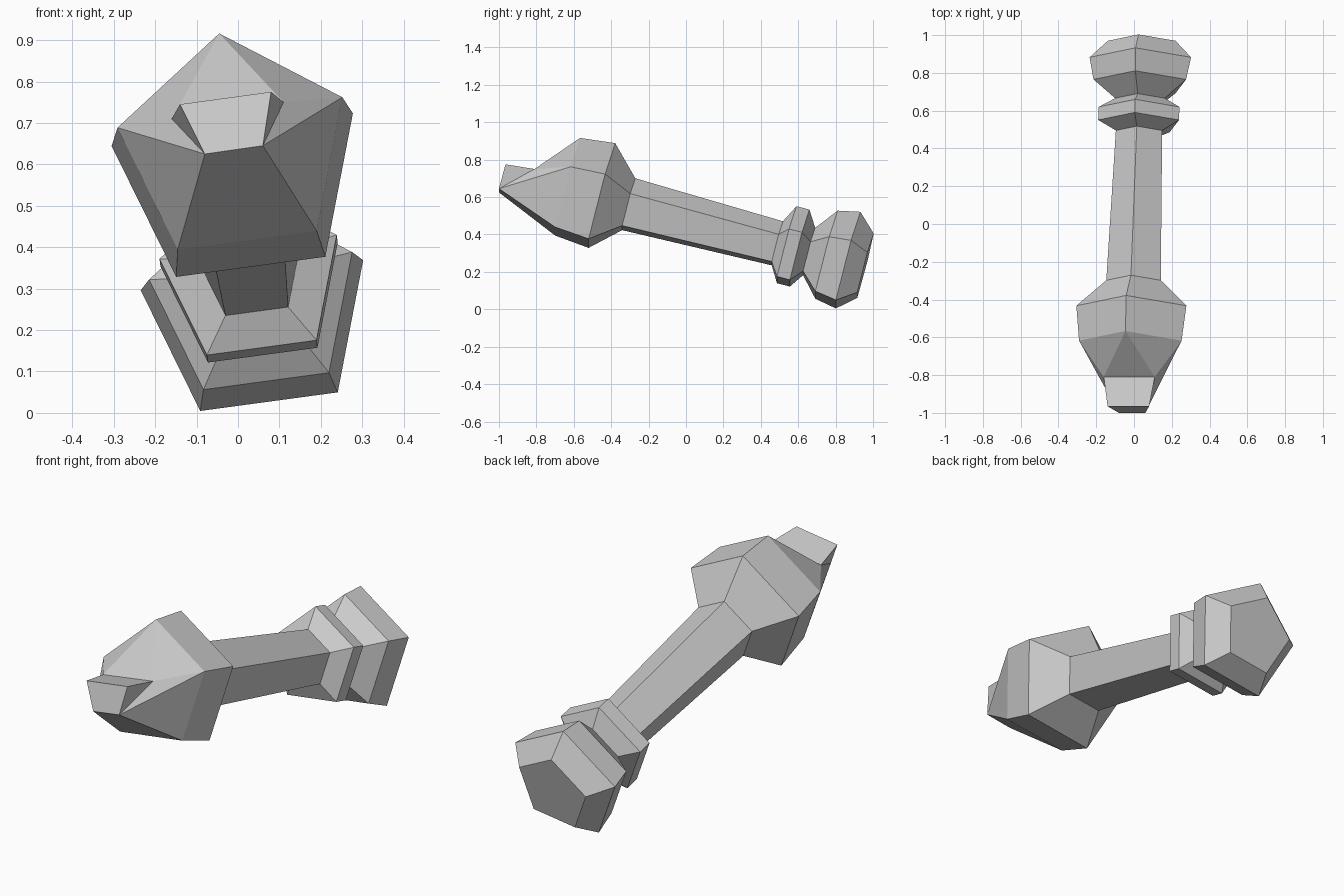
import bpy
import math
from mathutils import Vector

if "Cube" in bpy.data.objects:
    bpy.data.objects.remove(bpy.data.objects["Cube"])

grey = bpy.data.materials.new("plain_grey")
grey.diffuse_color = (0.6, 0.6, 0.6, 1)
grey.use_nodes = True
grey.node_tree.nodes["Principled BSDF"].inputs["Base Color"].default_value = grey.diffuse_color

# Tilted centre line of the whole club, and the frame of its cross-sections
SLOPE = Vector((0.0353, 1.0, -0.2613))
START = Vector((-0.008, -0.64, 0.64))
axis = SLOPE.normalized()
side = Vector((0.2613, 0, 0.0353)).normalized()
up = side.cross(axis)


def ring(y, radius):
    """Five-sided cross-section: right, top, left, bottom left, bottom right."""
    centre = START + SLOPE * (y - START.y)
    angles = [math.radians(18 + 72 * k) for k in range(5)]
    return [centre + radius * (math.cos(a) * side + math.sin(a) * up) for a in angles]


def build(name, sections, cap_back=False, extra_verts=(), extra_faces=()):
    verts, faces = [], []
    for y, radius in sections:
        verts += ring(y, radius)
    for s in range(len(sections) - 1):
        for k in range(5):
            a, b = s * 5 + k, s * 5 + (k + 1) % 5
            faces.append((a, a + 5, b + 5, b))
    if cap_back:
        n = len(verts)
        faces.append(tuple(range(n - 1, n - 6, -1)))
    names = {"right": 0, "top": 1, "left": 2, "low_l": 3, "low_r": 4}
    for key, co in dict(extra_verts).items():
        names[key] = len(verts)
        verts.append(Vector(co))
    faces += [tuple(names[k] for k in f.split()) for f in extra_faces]
    mesh = bpy.data.meshes.new(name)
    mesh.from_pydata(verts, [], faces)
    mesh.materials.append(grey)
    mesh.update()
    obj = bpy.data.objects.new(name, mesh)
    bpy.context.collection.objects.link(obj)
    return obj


# Head with a pointed front that ends in a raised wedge
nose = {
    "TL": (-0.16, -0.81, 0.71), "TR": (0.11, -0.81, 0.75),
    "FL": (-0.14, -0.965, 0.745), "FR": (0.08, -0.965, 0.775),
    "BL": (-0.08, -1.0, 0.625), "BR": (0.06, -1.0, 0.645),
}
nose_faces = [
    "top TL TR", "top left TL", "left BL TL", "left low_l BL",
    "low_l low_r BR BL", "low_r right BR", "right TR BR", "right top TR",
    "FL BL BR FR", "TL FL FR TR", "TL BL FL", "FR BR TR",
]
build("head", [(-0.64, 0.288), (-0.457, 0.309), (-0.31, 0.153)],
      extra_verts=nose, extra_faces=nose_faces)

# Shaft, collar and pommel share their end sections
build("shaft", [(-0.31, 0.153), (0.485, 0.13)])
build("collar", [(0.485, 0.13), (0.533, 0.227), (0.602, 0.227), (0.655, 0.14)])
build("pommel", [(0.655, 0.14), (0.745, 0.26), (0.86, 0.285), (0.955, 0.19)],
      cap_back=True)
